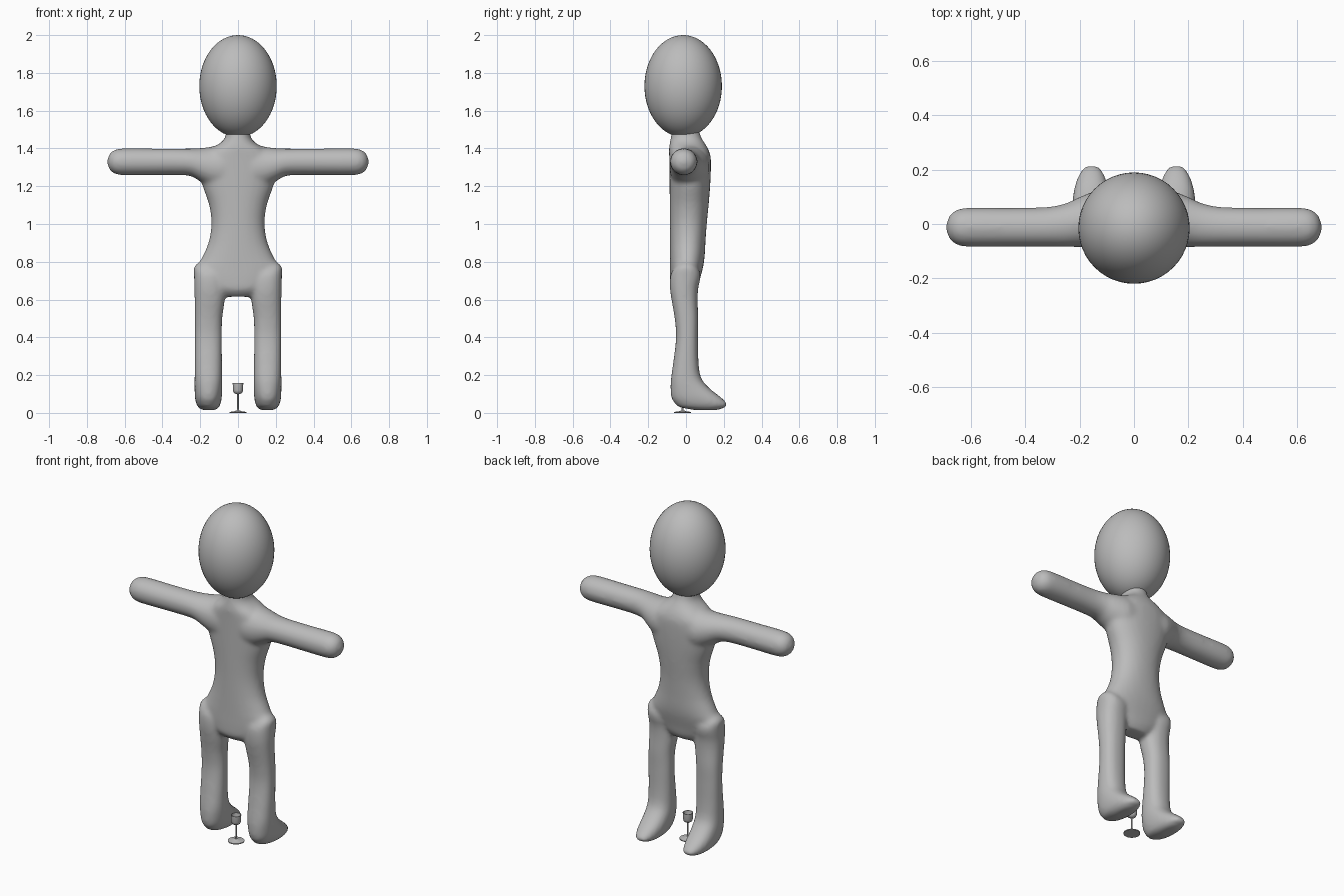
import bpy, bmesh, math

grey = bpy.data.materials.new("plain grey")
grey.diffuse_color = (0.5, 0.5, 0.5, 1)


def finish(name, bm):
    bmesh.ops.recalc_face_normals(bm, faces=bm.faces)
    me = bpy.data.meshes.new(name)
    bm.to_mesh(me)
    bm.free()
    me.materials.append(grey)
    ob = bpy.data.objects.new(name, me)
    bpy.context.collection.objects.link(ob)
    bpy.ops.object.select_all(action='DESELECT')
    bpy.context.view_layer.objects.active = ob
    ob.select_set(True)
    bpy.ops.object.shade_smooth_by_angle(angle=math.radians(40))
    return ob


def refine(st, steps=5):
    """Smoothly interpolate stations (t, u0, u1, v0, v1) along t."""
    def slope(i, k):
        a, b = st[max(i - 1, 0)], st[min(i + 1, len(st) - 1)]
        return (b[k] - a[k]) / (b[0] - a[0])
    out = []
    for i in range(len(st) - 1):
        a, b = st[i], st[i + 1]
        h = b[0] - a[0]
        for j in range(steps):
            s = j / steps
            row = [a[0] + h * s]
            for k in range(1, 5):
                row.append((2*s**3 - 3*s**2 + 1) * a[k] + (3*s**2 - 2*s**3) * b[k]
                           + h * ((s**3 - 2*s**2 + s) * slope(i, k)
                                  + (s**3 - s**2) * slope(i + 1, k)))
            out.append(row)
    return out + [list(st[-1])]


def loft(bm, stations, place, power=2.0, n=32):
    """Closed skin through superellipse sections."""
    rings = []
    for t, u0, u1, v0, v1 in refine(stations):
        ring = []
        for i in range(n):
            a = 2 * math.pi * i / n
            c, s = math.cos(a), math.sin(a)
            u = (u0 + u1) / 2 + (u1 - u0) / 2 * math.copysign(abs(c) ** (2 / power), c)
            v = (v0 + v1) / 2 + (v1 - v0) / 2 * math.copysign(abs(s) ** (2 / power), s)
            ring.append(bm.verts.new(place(t, u, v)))
        rings.append(ring)
    for a, b in zip(rings, rings[1:]):
        for i in range(n):
            bm.faces.new((a[i], a[(i + 1) % n], b[(i + 1) % n], b[i]))
    bm.faces.new(rings[0])
    bm.faces.new(rings[-1])


# Body: torso, legs with feet, and arms, fused into one skin
bm = bmesh.new()
torso = [(z, -w, w, y0, y1) for z, w, y0, y1 in (
    (0.615, 0.09, -0.05, 0.04), (0.65, 0.15, -0.08, 0.06), (0.70, 0.205, -0.085, 0.072),
    (0.77, 0.218, -0.085, 0.09), (0.82, 0.192, -0.085, 0.098), (0.90, 0.157, -0.085, 0.103),
    (1.00, 0.141, -0.085, 0.11), (1.10, 0.153, -0.086, 0.12), (1.20, 0.187, -0.087, 0.128),
    (1.30, 0.21, -0.088, 0.132), (1.36, 0.19, -0.089, 0.13), (1.40, 0.14, -0.09, 0.116),
    (1.43, 0.092, -0.086, 0.098), (1.46, 0.068, -0.08, 0.08), (1.52, 0.06, -0.075, 0.065))]
loft(bm, torso, lambda t, u, v: (u, v, t), 2.2)

leg = [(0.014, 0.12, 0.19, 0.05, 0.165), (0.03, 0.10, 0.211, -0.035, 0.21),
       (0.045, 0.093, 0.22, -0.055, 0.22), (0.077, 0.086, 0.228, -0.077, 0.192),
       (0.13, 0.083, 0.23, -0.082, 0.125), (0.18, 0.083, 0.23, -0.08, 0.083),
       (0.25, 0.084, 0.23, -0.07, 0.068), (0.40, 0.085, 0.23, -0.053, 0.064),
       (0.50, 0.083, 0.23, -0.06, 0.065), (0.60, 0.07, 0.23, -0.077, 0.062),
       (0.66, 0.07, 0.231, -0.085, 0.065), (0.73, 0.08, 0.233, -0.082, 0.078),
       (0.77, 0.12, 0.233, -0.06, 0.06), (0.795, 0.16, 0.215, -0.03, 0.03)]
arm = [(0.08, -0.088, 0.125, 1.17, 1.425), (0.14, -0.087, 0.122, 1.19, 1.41),
       (0.20, -0.086, 0.10, 1.225, 1.402), (0.25, -0.085, 0.077, 1.253, 1.40),
       (0.32, -0.084, 0.063, 1.259, 1.40), (0.45, -0.084, 0.06, 1.259, 1.40),
       (0.62, -0.084, 0.06, 1.259, 1.40), (0.655, -0.076, 0.052, 1.267, 1.392),
       (0.68, -0.055, 0.031, 1.288, 1.371), (0.692, -0.025, 0.001, 1.317, 1.342)]
for side in (-1, 1):
    loft(bm, leg, lambda t, u, v: (side * u, v, t), 2.3)
    loft(bm, arm, lambda t, u, v: (side * t, u, v))
body = finish("body", bm)
fuse = body.modifiers.new("fuse", 'REMESH')
fuse.mode = 'VOXEL'
fuse.voxel_size = 0.01
fuse.use_smooth_shade = True
soften = body.modifiers.new("soften", 'SMOOTH')
soften.factor = 0.5
soften.iterations = 14

# Head
bm = bmesh.new()
bmesh.ops.create_uvsphere(bm, u_segments=48, v_segments=32, radius=1)
for v in bm.verts:
    v.co = (v.co.x * 0.205, v.co.y * 0.205 - 0.015, v.co.z * 0.27 + 1.73)
finish("head", bm)

# Goblet: turned profile with a hollow cup
profile = [(0, 0), (0.045, 0), (0.045, 0.005), (0.02, 0.008), (0.006, 0.014),
           (0.004, 0.03), (0.004, 0.098), (0.014, 0.101), (0.023, 0.108), (0.027, 0.12),
           (0.028, 0.157), (0.025, 0.157), (0.024, 0.122), (0.018, 0.111), (0, 0.106)]
bm = bmesh.new()
pts = [bm.verts.new((r, 0, z)) for r, z in profile]
edges = [bm.edges.new(p) for p in zip(pts, pts[1:])]
bmesh.ops.spin(bm, geom=pts + edges, cent=(0, 0, 0), axis=(0, 0, 1),
               angle=2 * math.pi, steps=32)
bmesh.ops.remove_doubles(bm, verts=bm.verts, dist=0.0001)
goblet = finish("goblet", bm)
goblet.location = (0, -0.018, 0)
